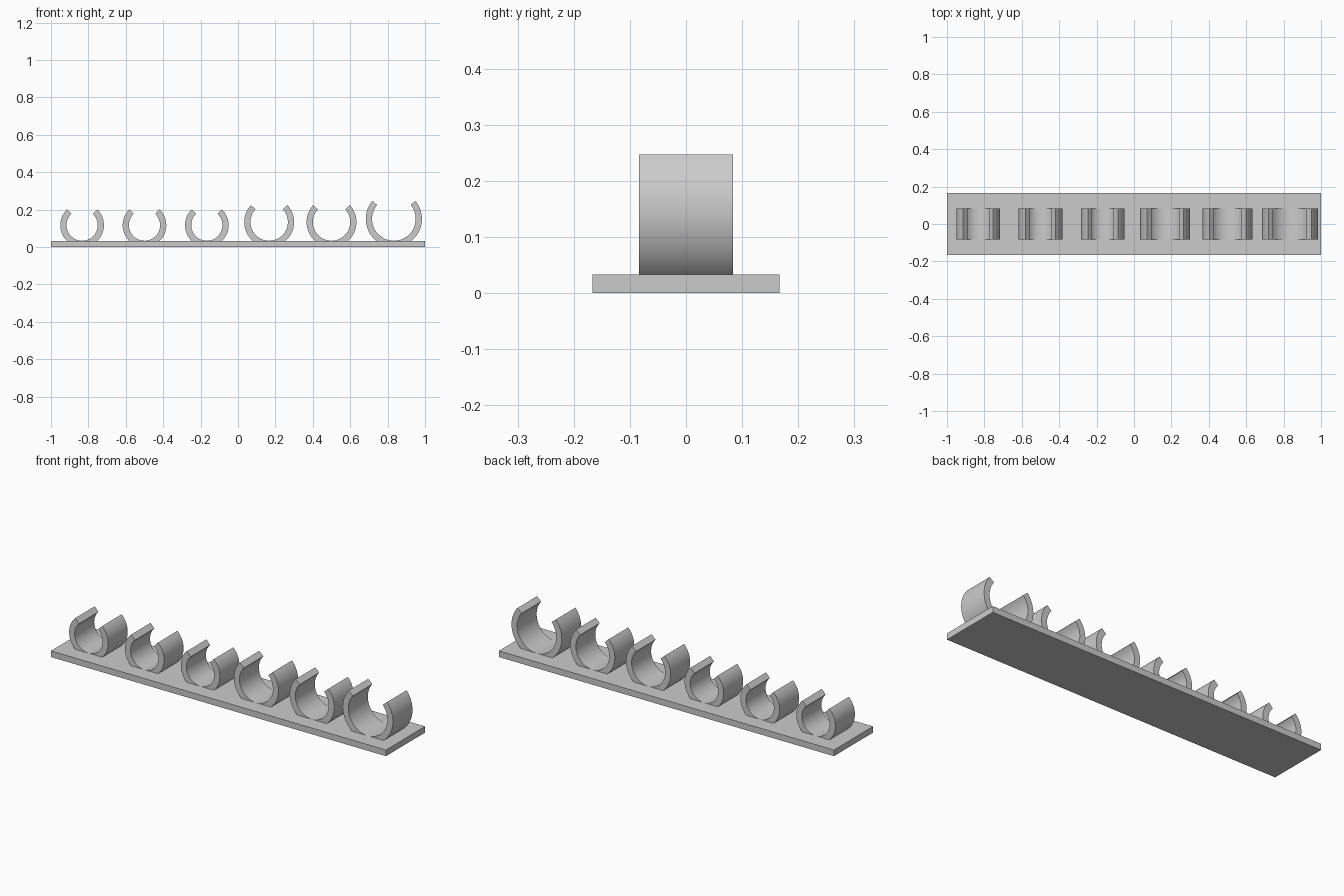
import bpy, bmesh, math

cube = bpy.data.objects.get("Cube")
if cube:
    bpy.data.objects.remove(cube, do_unlink=True)

# Single plain grey material
grey = bpy.data.materials.new("light_grey")
grey.use_nodes = True
colour = (0.6, 0.6, 0.6, 1)
grey.diffuse_color = colour
grey.node_tree.nodes["Principled BSDF"].inputs["Base Color"].default_value = colour

BASE_TOP = 1 / 30
WALL = 1 / 30
HALF_DEPTH = 1 / 12
SINK = 0.006
STEPS = 48


def add_object(name, bm):
    bmesh.ops.recalc_face_normals(bm, faces=bm.faces)
    mesh = bpy.data.meshes.new(name)
    bm.to_mesh(mesh)
    bm.free()
    mesh.materials.append(grey)
    obj = bpy.data.objects.new(name, mesh)
    bpy.context.collection.objects.link(obj)
    return obj


def arc(cx, cz, radius, start, end, steps):
    angles = [start + (end - start) * i / steps for i in range(steps + 1)]
    return [(cx + radius * math.cos(a), cz + radius * math.sin(a)) for a in angles]


def add_clip(name, cx, inner, tip):
    """Open ring, flattened underneath where it sinks into the base."""
    outer = inner + WALL
    cz = BASE_TOP + inner
    foot = -math.asin((inner + SINK) / outer)
    profile = arc(cx, cz, outer, tip, foot, STEPS // 2)
    profile += arc(cx, cz, outer, -math.pi - foot, -math.pi - tip, STEPS // 2)
    profile += arc(cx, cz, inner, -math.pi - tip, tip, STEPS)
    bm = bmesh.new()
    face = bm.faces.new([bm.verts.new((x, -HALF_DEPTH, z)) for x, z in profile])
    result = bmesh.ops.extrude_face_region(bm, geom=[face], use_keep_orig=True)
    moved = [v for v in result["geom"] if isinstance(v, bmesh.types.BMVert)]
    bmesh.ops.translate(bm, verts=moved, vec=(0, 2 * HALF_DEPTH, 0))
    bmesh.ops.triangulate(bm, faces=[f for f in bm.faces if len(f.verts) > 4])
    obj = add_object(name, bm)
    # Smooth the curved walls, keep the rims sharp
    bpy.ops.object.select_all(action="DESELECT")
    obj.select_set(True)
    bpy.context.view_layer.objects.active = obj
    bpy.ops.object.shade_smooth_by_angle(angle=math.radians(30))


# Flat base plate
bm = bmesh.new()
bmesh.ops.create_cube(bm, size=1)
bmesh.ops.scale(bm, verts=bm.verts, vec=(2, 1 / 3, BASE_TOP))
bmesh.ops.translate(bm, verts=bm.verts, vec=(0, 0, BASE_TOP / 2))
add_object("base_plate", bm)

# Row of clips: three small, two medium, one large
small, medium, large = (1 / 12, 46.5), (0.1, 43), (7 / 60, 40)
for i, (inner, tip) in enumerate([small] * 3 + [medium] * 2 + [large]):
    add_clip(f"clip_{i + 1}", (2 * i - 5) / 6, inner, math.radians(tip))
